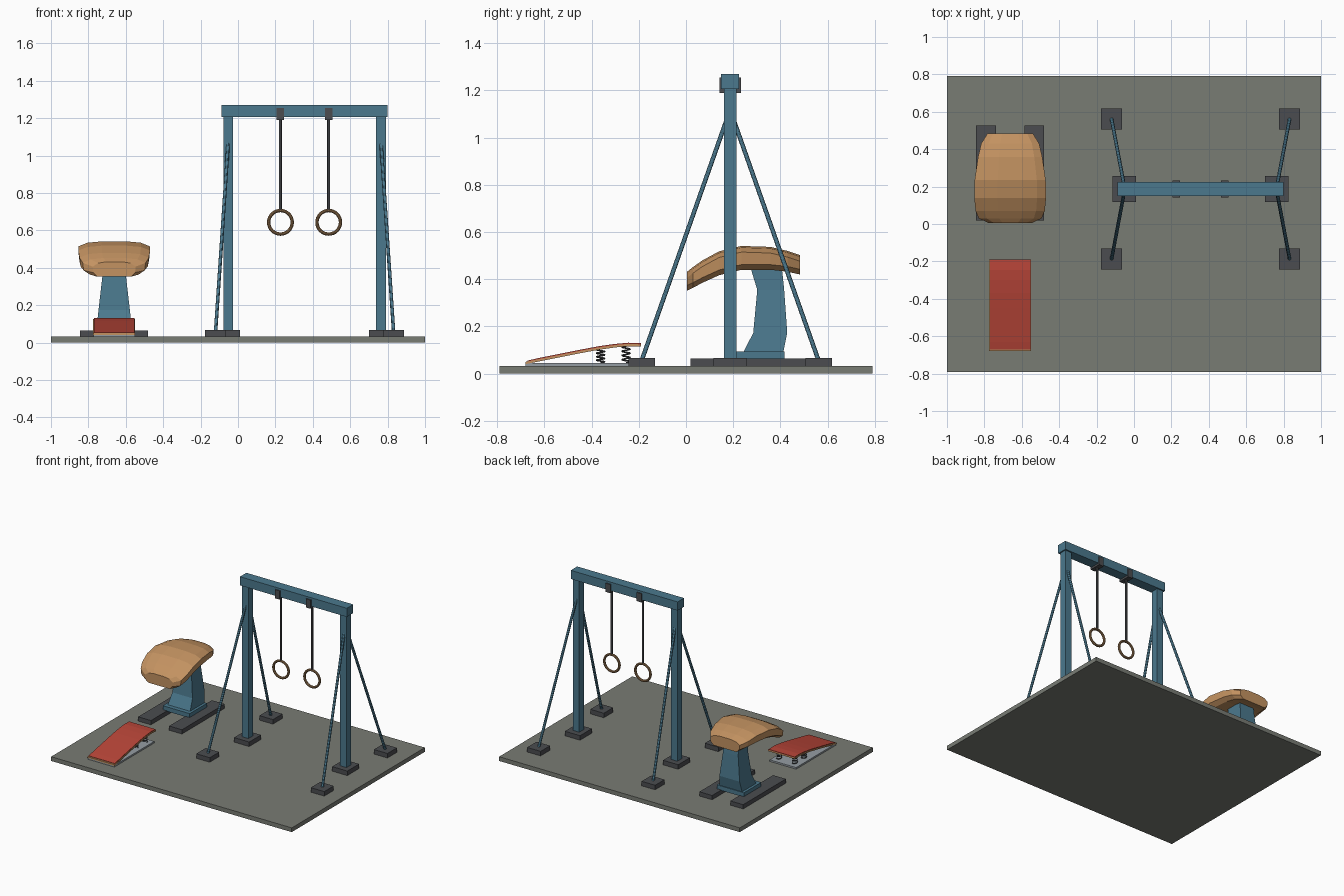
import bpy, bmesh, math
from mathutils import Vector

if "Cube" in bpy.data.objects:
    bpy.data.objects.remove(bpy.data.objects["Cube"])


def mat(name, r, g, b):
    m = bpy.data.materials.new(name)
    m.diffuse_color = (r, g, b, 1)
    m.use_nodes = True
    m.node_tree.nodes["Principled BSDF"].inputs["Base Color"].default_value = m.diffuse_color
    return m


BLUE = mat("blue_paint", .07, .19, .27)
DARK = mat("dark_rubber", .07, .073, .08)
FLOOR = mat("floor_grey", .19, .2, .175)
WOOD = mat("tan_leather", .55, .29, .12)
RING = mat("ring_wood", .35, .2, .09)
RED = mat("red_carpet", .48, .06, .04)
STEEL = mat("steel", .3, .34, .37)


def finish(name, bm, m):
    bmesh.ops.recalc_face_normals(bm, faces=bm.faces)
    me = bpy.data.meshes.new(name)
    bm.to_mesh(me)
    bm.free()
    ob = bpy.data.objects.new(name, me)
    bpy.context.collection.objects.link(ob)
    me.materials.append(m)
    return ob


def box(name, x, y, z, m):
    """Box from (min, max) ranges."""
    bm = bmesh.new()
    bmesh.ops.create_cube(bm, size=1)
    for v in bm.verts:
        v.co = [r[0] + (c + .5) * (r[1] - r[0]) for c, r in zip(v.co, (x, y, z))]
    return finish(name, bm, m)


def loft(name, rings, m):
    """Skin closed rings of equal length and cap both ends."""
    bm = bmesh.new()
    rows = [[bm.verts.new(p) for p in r] for r in rings]
    for a, b in zip(rows, rows[1:]):
        for i in range(len(a)):
            j = (i + 1) % len(a)
            bm.faces.new((a[i], a[j], b[j], b[i]))
    bm.faces.new(rows[0])
    bm.faces.new(rows[-1])
    return finish(name, bm, m)


def rod(name, a, b, r, m, sides=12):
    a, b = Vector(a), Vector(b)
    d = b - a
    bpy.ops.mesh.primitive_cylinder_add(vertices=sides, radius=r, depth=d.length, location=(a + b) / 2)
    ob = bpy.context.object
    ob.rotation_euler = d.to_track_quat('Z', 'Y').to_euler()
    ob.name = name
    ob.data.materials.append(m)
    bpy.ops.object.shade_smooth_by_angle()


def span(c, h):
    return (c - h, c + h)


# floor
box("floor_mat", (-1, 1), (-.79, .79), (0, .032), FLOOR)

# ring frame
CX, CY = .356, .187
box("frame_beam", span(CX, .444), span(CY, .038), (1.205, 1.27), BLUE)
for s, side in ((-1, "left"), (1, "right")):
    px = CX + s * .408
    box(side + "_post", span(px, .026), span(CY, .027), (.06, 1.21), BLUE)
    box(side + "_post_foot", span(px, .063), span(CY, .07), (.03, .066), DARK)
    for t, end in ((-1, "front"), (1, "back")):
        bx, by = CX + s * .476, CY + t * .375
        box(f"{side}_{end}_brace_foot", span(bx, .056), span(by, .056), (.03, .066), DARK)
        rod(f"{side}_{end}_brace", (bx, by, .055), (px, CY + t * .015, 1.075), .0095, BLUE)

# hanging rings
for x, side in ((.227, "left"), (.485, "right")):
    box(side + "_strap_clamp", span(x, .02), span(CY, .046), (1.19, 1.255), DARK)
    rod(side + "_strap", (x, CY, .70), (x, CY, 1.2), .008, DARK)
    bpy.ops.mesh.primitive_torus_add(major_radius=.063, minor_radius=.009, major_segments=32,
                                     minor_segments=10, location=(x, CY, .643),
                                     rotation=(math.pi / 2, 0, 0))
    bpy.context.object.name = side + "_ring"
    bpy.context.object.data.materials.append(RING)
    bpy.ops.object.shade_smooth_by_angle()

# vaulting table base
VX = -.662
for s, side in ((-1, "left"), (1, "right")):
    box(f"vault_{side}_foot", span(VX + s * .129, .053), (.02, .527), (.03, .064), DARK)
box("vault_base_plate", span(VX, .112), (.212, .418), (.06, .093), BLUE)

# vaulting table column: z, front y, back y, half width
col = [(.09, .243, .412, .093), (.173, .285, .429, .084),
       (.355, .302, .416, .063), (.46, .27, .405, .06)]
loft("vault_column", [[(VX - w, f, z), (VX + w, f, z), (VX + w, b, z), (VX - w, b, z)]
                      for z, f, b, w in col], BLUE)

# vaulting table top: y, half width, top z, bottom z
top = [(.005, .115, .432, .352), (.03, .168, .452, .364), (.07, .185, .48, .385),
       (.14, .192, .518, .417), (.235, .19, .541, .44), (.357, .172, .537, .44),
       (.43, .155, .52, .432), (.483, .122, .502, .42)]
rings = []
for y, w, zt, zb in top:
    half = [(.35 * w, zt), (.75 * w, zt - .007), (w, zt - .026), (.97 * w, zb + .022), (.78 * w, zb)]
    rings.append([(VX + u, y, z) for u, z in half] + [(VX - u, y, z) for u, z in reversed(half)])
loft("vault_top", rings, WOOD)

# springboard: curved wooden deck with red carpet
path = [(-.68, .05), (-.63, .06), (-.55, .076), (-.45, .096), (-.37, .111),
        (-.30, .121), (-.245, .126), (-.19, .124)]


def deck(name, hw, lift, thick, m, trim):
    pts = [(max(y, path[0][0] + trim), z) for y, z in path]
    loft(name, [[(VX - hw, y, z + lift), (VX + hw, y, z + lift),
                 (VX + hw, y, z + lift - thick), (VX - hw, y, z + lift - thick)] for y, z in pts], m)


deck("springboard_deck", .112, 0, .01, WOOD, 0)
deck("springboard_carpet", .109, .005, .006, RED, .008)
box("springboard_base", span(VX, .11), (-.68, -.205), (.03, .044), STEEL)

# springs
for y, h in ((-.362, .105), (-.254, .117)):
    for s, side in ((-1, "left"), (1, "right")):
        n, turns, r = 49, 4, .017
        cu = bpy.data.curves.new("spring_path", 'CURVE')
        cu.dimensions = '3D'
        cu.bevel_depth, cu.bevel_resolution = .0035, 1
        sp = cu.splines.new('POLY')
        sp.points.add(n - 1)
        for i, p in enumerate(sp.points):
            a = 2 * math.pi * turns * i / (n - 1)
            p.co = (VX + s * .065 + r * math.cos(a), y + r * math.sin(a),
                    .046 + (h - .046) * i / (n - 1), 1)
        ob = bpy.data.objects.new(f"{side}_spring", cu)
        bpy.context.collection.objects.link(ob)
        cu.materials.append(DARK)
